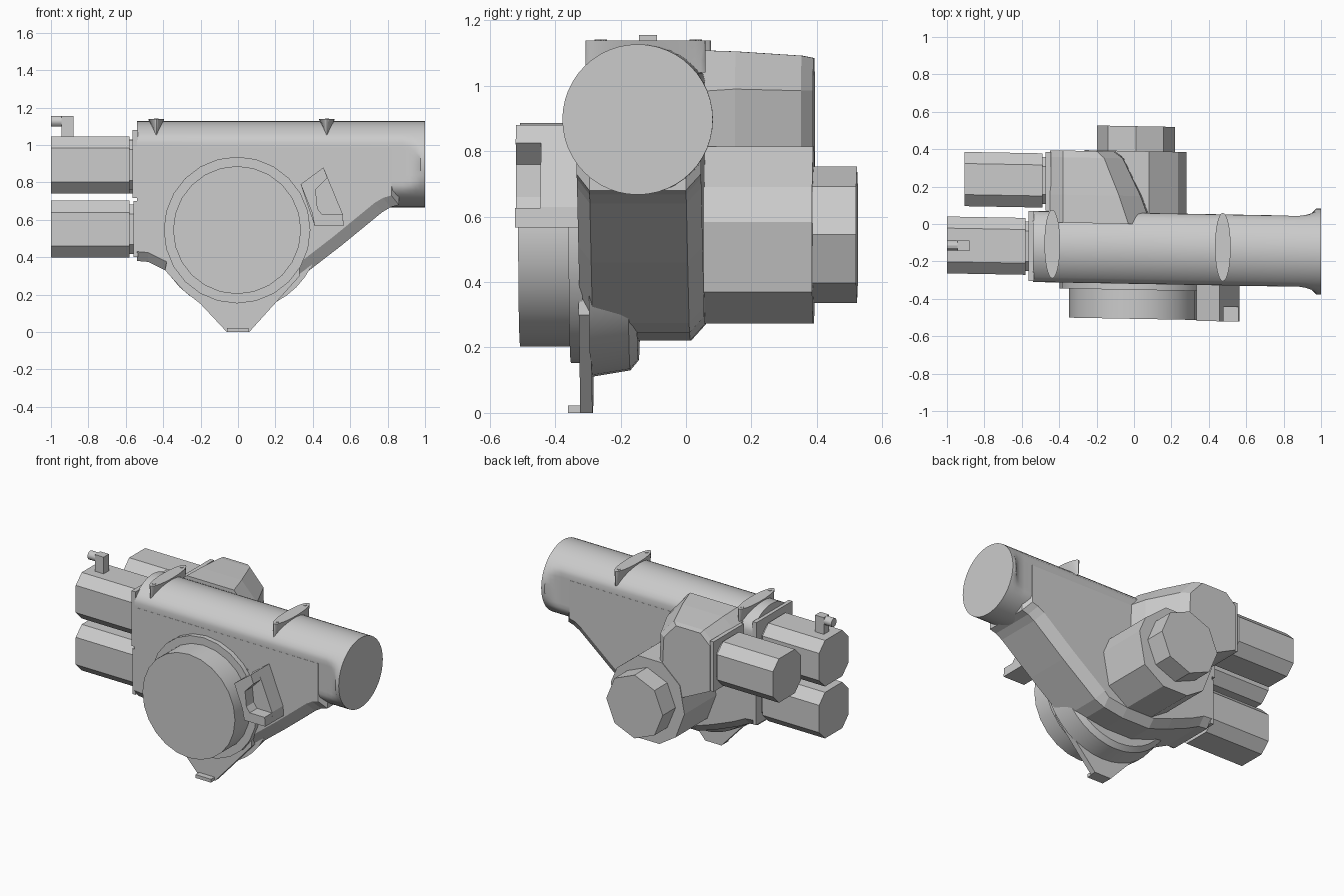
import bpy, bmesh, math

SKEW = 0.018          # the whole unit sits slightly turned in plan
CY, CZ = -0.13, 0.897  # tube axis


def loft(name, axis, layers, smooth=False):
    """Skin a list of (position, 2D outline) layers along the x, y or z axis."""
    bm = bmesh.new()
    rings = []
    for t, pts in layers:
        ring = []
        for a, b in pts:
            x, y, z = {'x': (t, a, b), 'y': (a, t, b), 'z': (a, b, t)}[axis]
            ring.append(bm.verts.new((x, y - SKEW * x, z)))
        rings.append(ring)
    n = len(rings[0])
    for r, s in zip(rings, rings[1:]):
        for i in range(n):
            bm.faces.new((r[i], r[(i + 1) % n], s[(i + 1) % n], s[i]))
    bm.faces.new(rings[0])
    bm.faces.new(rings[-1])
    bmesh.ops.recalc_face_normals(bm, faces=bm.faces)
    me = bpy.data.meshes.new(name)
    bm.to_mesh(me)
    bm.free()
    ob = bpy.data.objects.new(name, me)
    bpy.context.collection.objects.link(ob)
    if smooth:
        bpy.ops.object.select_all(action='DESELECT')
        ob.select_set(True)
        bpy.context.view_layer.objects.active = ob
        bpy.ops.object.shade_smooth_by_angle(angle=math.radians(30))
    return ob


def prism(name, axis, t0, t1, pts, smooth=False):
    return loft(name, axis, [(t0, pts), (t1, pts)], smooth)


def ngon(a, b, r, n, phase=0.0, rb=None):
    rb = r if rb is None else rb
    return [(a + r * math.cos(math.tau * i / n + phase),
             b + rb * math.sin(math.tau * i / n + phase)) for i in range(n)]


def rect(a0, a1, b0, b1):
    return [(a0, b0), (a1, b0), (a1, b1), (a0, b1)]


def octo(a, b, h, c):
    k = h - c
    return [(a + u, b + v) for u, v in ((h, -k), (h, k), (k, h), (-k, h),
                                        (-h, k), (-h, -k), (-k, -h), (k, -h))]


# Main tube: round, with flat sides that run out into the full circle at the mouth
def tube_section(w):
    return [(CY + max(-w, min(w, y)), CZ + z) for y, z in ngon(0, 0, 0.23, 48)]


loft("main_tube", 'x', [(x, tube_section(w)) for x, w in (
    (-0.54, 0.189), (0.88, 0.189), (0.92, 0.195), (0.95, 0.205),
    (0.975, 0.23), (1.0, 0.23))], True)

# Flat sided body with chamfered lower edge
body = [(-0.54, 0.98), (-0.54, 0.38), (-0.48, 0.375), (-0.39, 0.33), (-0.24, 0.27),
        (-0.1, 0.222), (0.1, 0.222), (0.24, 0.245), (0.31, 0.275), (0.55, 0.46),
        (0.77, 0.64), (0.815, 0.667), (0.86, 0.68), (0.86, 0.98)]
inner = [(x - (0.04 if x > 0.25 else 0), z + (0.05 if z < 0.9 else 0)) for x, z in body]
loft("body", 'y', [(-0.32, inner), (-0.28, body), (0.015, body), (0.06, inner)])

# Front plate, its foot and the tapered skirt behind it
prism("front_plate", 'y', -0.322, -0.285,
      [(-0.06, 0), (-0.2, 0.15), (-0.29, 0.22), (-0.39, 0.33), (-0.3, 0.8),
       (0.3, 0.8), (0.33, 0.3), (0.2, 0.155), (0.06, 0)])
prism("foot", 'y', -0.36, -0.32, rect(-0.06, 0.055, 0, 0.022))
loft("skirt", 'y', [(-0.29, ngon(0, 0.55, 0.44, 40)), (-0.17, ngon(0, 0.55, 0.42, 40)),
                    (-0.145, ngon(0, 0.55, 0.39, 40))], True)

# Front drum and its flange
prism("drum_flange", 'y', -0.352, -0.31, ngon(-0.005, 0.545, 0.392, 24), True)
prism("drum", 'y', -0.507, -0.34, ngon(-0.005, 0.545, 0.342, 24), True)

# Side bracket: solid base with a C-shaped rim
outline = [(0.335, 0.79), (0.457, 0.88), (0.56, 0.63), (0.565, 0.567), (0.41, 0.567)]
prism("bracket_base", 'y', -0.435, -0.31, outline)
prism("bracket_rim", 'y', -0.512, -0.43,
      [(0.335, 0.79), (0.457, 0.88), (0.478, 0.825), (0.415, 0.76), (0.425, 0.66),
       (0.45, 0.627), (0.56, 0.627), (0.565, 0.567), (0.41, 0.567), (0.395, 0.64)])

# Two lugs across the top of the tube
for i, x in enumerate((-0.437, 0.475)):
    loft(f"top_lug_{i}", 'z', [(1.04, ngon(x, CY + 0.015, 0.012, 32, 0, 0.183)),
                               (1.08, ngon(x, CY + 0.015, 0.025, 32, 0, 0.183)),
                               (1.138, ngon(x, CY + 0.015, 0.042, 32, 0, 0.183))], True)
    for j, s in enumerate((-1, 1)):
        prism(f"lug_pin_{i}_{j}", 'z', 1.1, 1.141, ngon(x, CY + 0.015 + s * 0.145, 0.011, 10))

# Three octagonal motors with collars and mounting plates
for name, y, z, x0, x1 in (("upper", CY, 0.893, -1.0, -0.58),
                           ("lower", CY, 0.55, -1.0, -0.58),
                           ("rear", 0.224, 0.885, -0.905, -0.49)):
    h = 0.145 if name == "rear" else 0.152
    prism(f"{name}_motor", 'x', x0, x1, octo(y, z, h, 0.062))
    prism(f"{name}_motor_collar", 'x', x1 - 0.01, x1 + 0.03, octo(y, z, h - 0.02, 0.05))
prism("upper_motor_plate", 'x', -0.563, -0.535, rect(CY - 0.185, CY + 0.19, 0.716, 1.08))
prism("lower_motor_plate", 'x', -0.558, -0.535, rect(CY - 0.185, CY + 0.185, 0.4, 0.7))
prism("rear_motor_plate", 'x', -0.472, -0.445, rect(0.065, 0.377, 0.72, 1.05))

# Small pipe elbow on the upper motor
prism("elbow_block", 'z', 1.03, 1.155, rect(-0.945, -0.88, -0.16, -0.105))
prism("elbow_pipe", 'x', -1.0, -0.93, ngon(-0.132, 1.127, 0.028, 12), True)

# Rear gear housing, narrowing toward the back
loft("rear_gear_housing", 'y', [
    (0.0, [(-0.45, 0.72), (-0.45, 1.05), (-0.38, 1.11), (-0.03, 1.11),
           (0.09, 0.98), (0.1, 0.6), (-0.2, 0.6)]),
    (0.15, [(-0.45, 0.72), (-0.45, 1.05), (-0.38, 1.105), (-0.08, 1.105),
            (0.035, 0.99), (0.05, 0.6), (-0.2, 0.6)]),
    (0.35, [(-0.45, 0.72), (-0.45, 1.03), (-0.38, 1.092), (-0.16, 1.092),
            (-0.06, 0.985), (-0.05, 0.6), (-0.2, 0.6)]),
    (0.386, [(-0.45, 0.72), (-0.45, 1.02), (-0.38, 1.085), (-0.2, 1.085),
             (-0.11, 0.985), (-0.09, 0.6), (-0.2, 0.6)])])

# Rear faceted drum and cap
prism("rear_drum", 'y', 0.04, 0.39,
      [(0.28, 0.584), (0.235, 0.69), (0.08, 0.814), (-0.1, 0.814), (-0.23, 0.7),
       (-0.265, 0.52), (-0.2, 0.35), (-0.08, 0.273), (0.1, 0.273), (0.24, 0.37)])
prism("rear_cap", 'y', 0.38, 0.523, ngon(0.01, 0.545, 0.209, 8))
